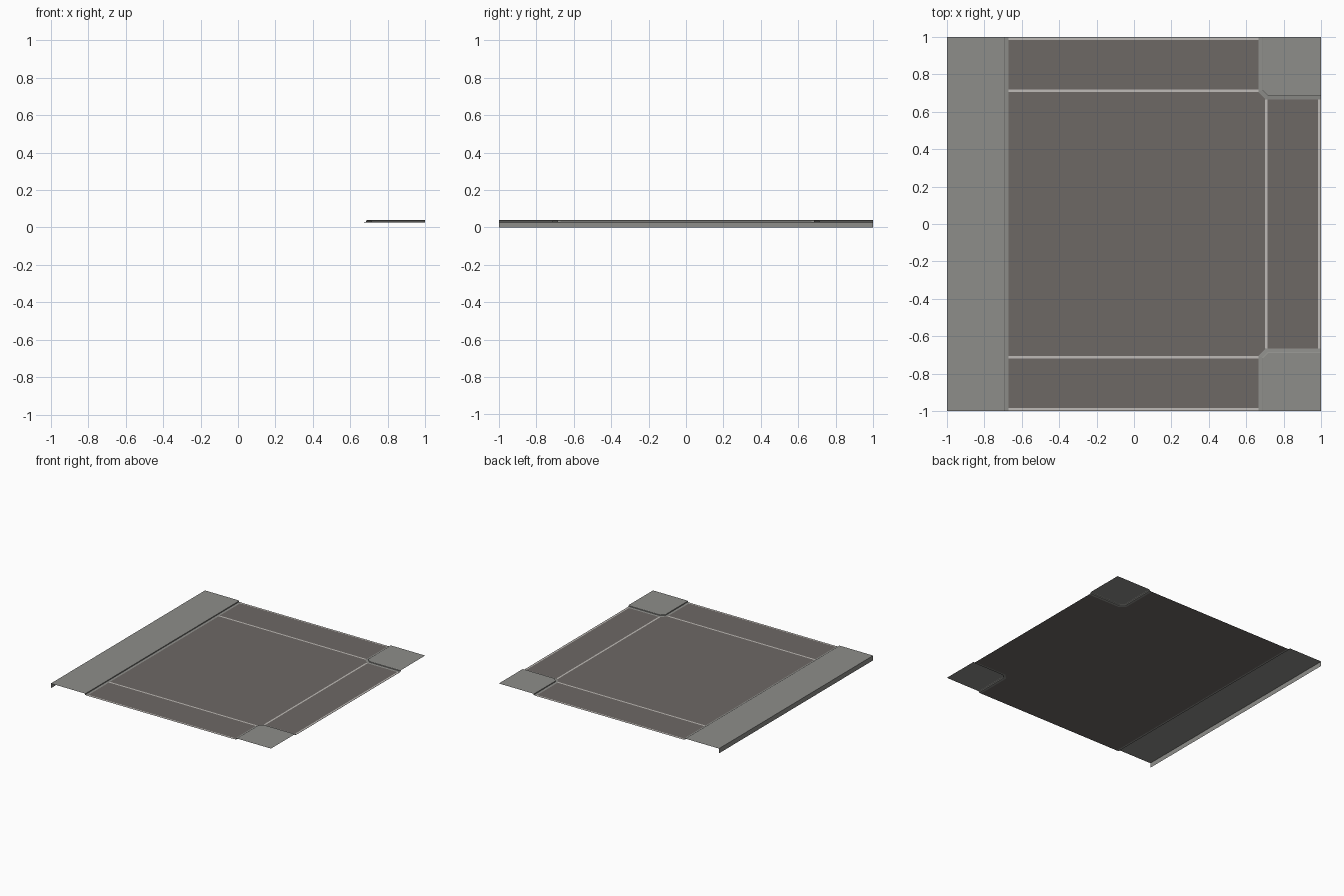
import bpy, bmesh

if "Cube" in bpy.data.objects:
    bpy.data.objects.remove(bpy.data.objects["Cube"])


def material(name, rgb):
    m = bpy.data.materials.new(name)
    m.diffuse_color = (*rgb, 1)
    m.use_nodes = True
    m.node_tree.nodes["Principled BSDF"].inputs["Base Color"].default_value = m.diffuse_color
    return m


CONCRETE = material("grey concrete", (0.27, 0.27, 0.255))
ASPHALT = material("brown grey asphalt", (0.155, 0.138, 0.13))
PAINT = material("pale line paint", (0.52, 0.50, 0.475))

ROAD_Z = 0.027
LEFT, CORNER, CHAMFER = -0.67, 0.664, 0.706   # road edges
# kerb profile: distance from the road edge, height
PROFILE = [(0, ROAD_Z), (0.019, 0.029), (0.02, 0.036), (0.025, 0.039)]


def mesh_object(name, faces, mat):
    bm = bmesh.new()
    for f in faces:
        bm.faces.new([bm.verts.new(p) for p in f])
    bmesh.ops.remove_doubles(bm, verts=bm.verts, dist=1e-5)
    for f in bm.faces:      # flat sheets face upwards
        f.normal_update()
        if f.normal.z < -1e-4:
            f.normal_flip()
    me = bpy.data.meshes.new(name)
    bm.to_mesh(me)
    bm.free()
    me.materials.append(mat)
    ob = bpy.data.objects.new(name, me)
    bpy.context.collection.objects.link(ob)
    return ob


def rect(x0, x1, y0, y1, z):
    return [(x0, y0, z), (x1, y0, z), (x1, y1, z), (x0, y1, z)]


# road surface, with the two kerb corners cut away
half = [(1, CORNER), (CHAMFER, CORNER), (CORNER, CHAMFER), (CORNER, 1)]
outline = [(LEFT, 1), (LEFT, -1)] + [(x, -y) for x, y in reversed(half)] + half
mesh_object("road_surface", [[(x, y, ROAD_Z) for x, y in outline]], ASPHALT)

# painted lines
z = ROAD_Z + 0.0008
lines = []
for s in (-1, 1):
    lines.append(rect(LEFT, CORNER, s * 0.705, s * 0.719, z))
    lines.append(rect(LEFT, CORNER, s * 0.984, s * 0.996, z))
lines.append(rect(0.699, 0.713, -CORNER, CORNER, z))
lines.append(rect(0.983, 0.995, -CORNER, CORNER, z))
mesh_object("road_lines", lines, PAINT)

# long pavement with gutter, kerb and outer skirt
section = [(LEFT - d, h) for d, h in PROFILE] + [(-1, 0.039), (-1, 0)]
strips = [[(a[0], 1, a[1]), (b[0], 1, b[1]), (b[0], -1, b[1]), (a[0], -1, a[1])]
          for a, b in zip(section, section[1:])]
mesh_object("long_pavement", strips, CONCRETE)


# corner pavements: offset the chamfered path by the kerb profile
def corner_path(d, h, s):
    e, c = CORNER + d, CHAMFER + 0.414 * d
    return [(e, s, h), (e, s * c, h), (c, s * e, h), (1, s * e, h)]


for s, name in ((1, "back_corner_pavement"), (-1, "front_corner_pavement")):
    rows = [corner_path(d, h, s) for d, h in PROFILE]
    faces = []
    for r0, r1 in zip(rows, rows[1:]):
        for i in range(3):
            faces.append([r0[i], r0[i + 1], r1[i + 1], r1[i]])
    faces.append(rows[-1] + [(1, s, 0.039)])
    mesh_object(name, faces, CONCRETE)
